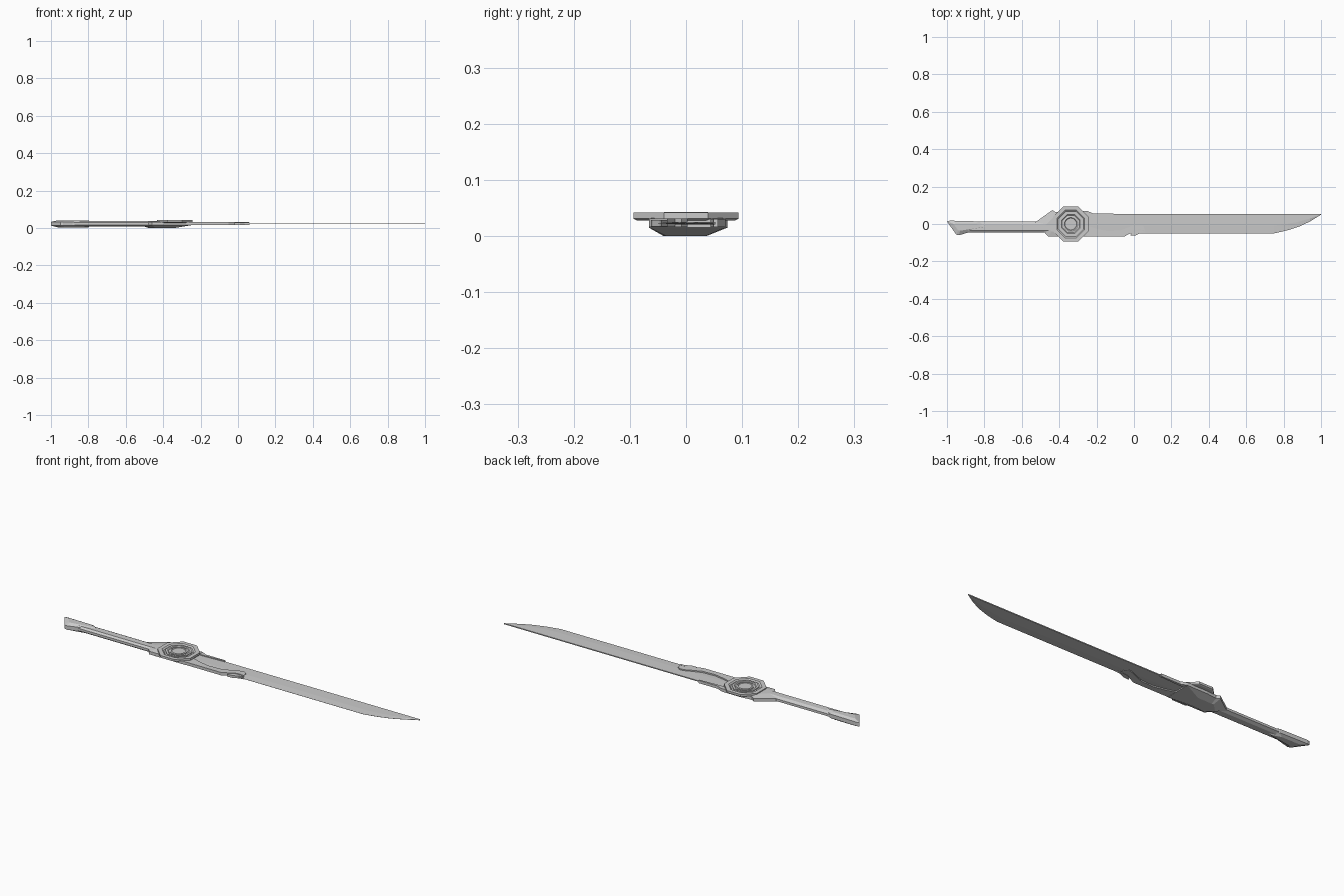
import bpy, bmesh, math

if "Cube" in bpy.data.objects:
    bpy.data.objects.remove(bpy.data.objects["Cube"])

ZC = 0.023  # mid height of the flat sword


def finish(name, bm):
    bmesh.ops.recalc_face_normals(bm, faces=bm.faces)
    me = bpy.data.meshes.new(name)
    bm.to_mesh(me)
    bm.free()
    ob = bpy.data.objects.new(name, me)
    bpy.context.collection.objects.link(ob)
    return ob


def loft(name, rings):
    """Skin closed rings of equal length and cap both ends."""
    bm = bmesh.new()
    rows = [[bm.verts.new(p) for p in r] for r in rings]
    n = len(rows[0])
    for a, b in zip(rows, rows[1:]):
        for i in range(n):
            j = (i + 1) % n
            bm.faces.new((a[i], a[j], b[j], b[i]))
    caps = [bm.faces.new(rows[0]), bm.faces.new(rows[-1])]
    bmesh.ops.triangulate(bm, faces=caps)
    return finish(name, bm)


def plate(name, pts, z0, z1):
    return loft(name, [[(x, y, z) for x, y in pts] for z in (z0, z1)])


def faceted(name, outline, inner, side, top, low):
    """Chamfered plate: full outline at the sides, smaller outline above and below."""
    layers = ((inner, low), (outline, ZC - side), (outline, ZC + side), (inner, top))
    return loft(name, [[(x, y, z) for x, y in pts] for pts, z in layers])


def lathe(name, profile, sides, cx):
    """Stack of polygon rings around a vertical axis (radius = flat distance)."""
    k = 1 / math.cos(math.pi / sides)
    rings = [[(cx + r * k * math.cos((i + .5) * math.tau / sides),
               r * k * math.sin((i + .5) * math.tau / sides), z)
              for i in range(sides)] for r, z in profile]
    return loft(name, rings)


# Blade: thick spine tapering to a cutting edge, swept tip
stations = [(-0.34, -0.050), (0.75, -0.050), (0.82, -0.034), (0.88, -0.015),
            (0.94, 0.013), (1.0, 0.050)]
rings = []
for x, edge in stations:
    spine = 0.053
    mid = edge + (spine - edge) * 0.4
    rings.append([(x, spine, ZC + .0025), (x, mid, ZC + .0025), (x, edge, ZC + .0003),
                  (x, edge, ZC - .0003), (x, mid, ZC - .0025), (x, spine, ZC - .0025)])
loft("blade", rings)

# Handle: flattened octagonal bar
section = [(-.029, -.006), (-.018, -.014), (.014, -.014), (.029, -.006),
           (.029, .006), (.014, .014), (-.018, .014), (-.029, .006)]
loft("handle", [[(x, y - .016, ZC + z) for y, z in section] for x in (-0.95, -0.42)])

# Pommel: faceted wedge
faceted("pommel",
        [(-1.0, .014), (-.985, .018), (-.83, .014), (-.785, -.015), (-.935, -.060), (-.95, -.057)],
        [(-.965, .000), (-.95, .003), (-.85, .002), (-.80, -.015), (-.93, -.036), (-.94, -.034)],
        .010, .041, .004)

# Guard collar: arrow-shaped faceted block behind the disc
faceted("guard_collar",
        [(-.527, .010), (-.437, .074), (-.42, .064), (-.36, .070), (-.25, .070),
         (-.25, -.066), (-.46, -.066)],
        [(-.475, -.008), (-.43, .036), (-.42, .034), (-.38, .035), (-.34, .035),
         (-.34, -.035), (-.44, -.040)],
        .008, .037, .000)

# Spine plate holding the back of the blade
plate("spine_plate", [(-.30, .070), (-.25, .070), (-.22, .057), (-.11, .057),
                      (-.11, .049), (-.22, .044), (-.30, .044)], ZC - .007, ZC + .007)

# Lower guard: swoosh along the edge ending in a claw
swoosh = [(-.30, -.066), (-.05, -.066), (-.02, -.050), (.005, -.034), (.03, -.030),
          (.058, -.034), (.035, -.020), (.050, -.008), (.035, .003), (.01, .000),
          (-.03, -.018), (-.07, -.034), (-.14, -.038), (-.20, -.026), (-.26, -.006),
          (-.30, -.006)]
plate("lower_guard", swoosh, ZC - .007, ZC + .008)
plate("guard_claw", [(-.02, -.062), (.012, -.060), (.038, -.047), (.062, -.044),
                     (.040, -.034), (.008, -.036), (-.014, -.046)], ZC - .006, ZC + .006)

# Disc: octagonal rim, sunken ring and round centre boss
CX = -0.338
lathe("disc_rim", [(.088, .028), (.094, .031), (.094, .042), (.074, .042),
                   (.067, .037), (.030, .037)], 8, CX)
lathe("disc_inner_ring", [(.060, .034), (.060, .041), (.050, .041), (.046, .038),
                          (.030, .038)], 8, CX)
boss = lathe("disc_boss", [(.041, .035), (.041, .041), (.038, .043), (.034, .043),
                           (.031, .040), (.010, .040)], 24, CX)
bpy.context.view_layer.objects.active = boss
boss.select_set(True)
bpy.ops.object.shade_smooth_by_angle()
